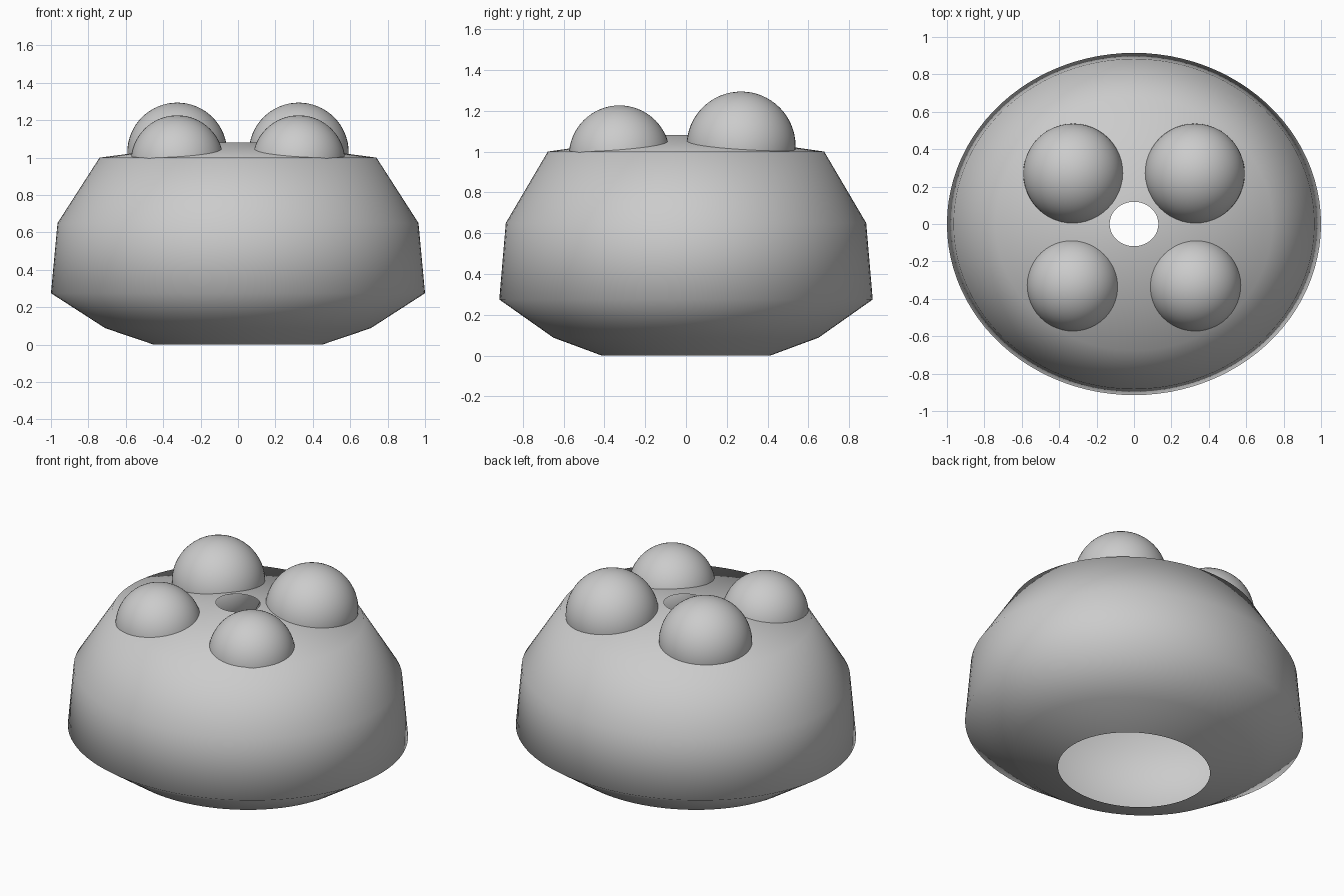
import bpy, bmesh
from math import cos, sin, pi

if "Cube" in bpy.data.objects:
    bpy.data.objects.remove(bpy.data.objects["Cube"])


def finish(name, bm):
    for f in bm.faces:
        f.smooth = True
    mesh = bpy.data.meshes.new(name)
    bm.to_mesh(mesh)
    bm.free()
    obj = bpy.data.objects.new(name, mesh)
    bpy.context.collection.objects.link(obj)
    return obj


def oval_shell(name, profile, squash, sides=96):
    """Revolve an open (radius, z) profile into a smooth oval shell."""
    bm = bmesh.new()
    rings = [[bm.verts.new((r * cos(2 * pi * i / sides),
                            squash * r * sin(2 * pi * i / sides), z))
              for i in range(sides)] for r, z in profile]
    for low, high in zip(rings, rings[1:]):
        for i in range(sides):
            j = (i + 1) % sides
            bm.faces.new((low[i], low[j], high[j], high[i]))
    return finish(name, bm)


def ball(name, centre, radius):
    bm = bmesh.new()
    bmesh.ops.create_uvsphere(bm, u_segments=48, v_segments=32, radius=radius)
    obj = finish(name, bm)
    obj.location = centre
    return obj


# Body: thin shell, open underneath and with a small hole on top
oval_shell("body", [(0.45, 0.0), (0.71, 0.088), (1.0, 0.275),
                    (0.965, 0.65), (0.74, 1.0), (0.13, 1.08)], 0.915)

# Round knobs: smaller pair at the front, larger pair at the back
for side, x in (("left", -0.325), ("right", 0.325)):
    ball("front_knob_" + side, (x, -0.326, 0.978), 0.248)
    ball("back_knob_" + side, (x, 0.27, 1.027), 0.267)
